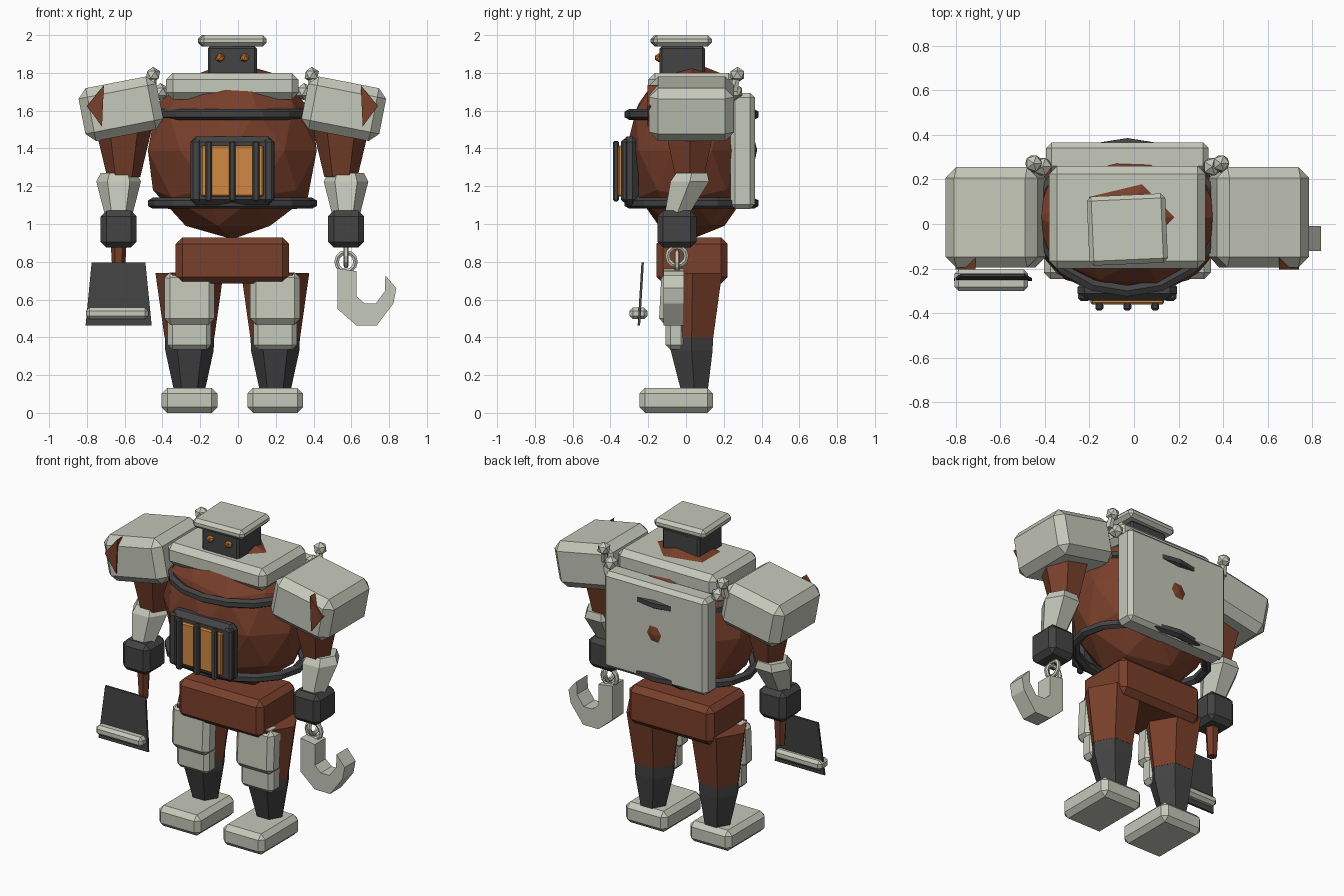
import bpy, bmesh, math
from mathutils import Matrix, Vector

if "Cube" in bpy.data.objects:
    bpy.data.objects.remove(bpy.data.objects["Cube"])

CX = -0.03  # body centre line


def mat(name, col):
    m = bpy.data.materials.new(name)
    m.diffuse_color = (*col, 1)
    m.use_nodes = True
    m.node_tree.nodes["Principled BSDF"].inputs["Base Color"].default_value = m.diffuse_color
    return m


PALE = mat("pale_metal", (0.56, 0.58, 0.49))
RUST = mat("rust", (0.19, 0.05, 0.024))
DARK = mat("dark_iron", (0.056, 0.056, 0.058))
GLOW = mat("orange_glow", (0.63, 0.25, 0.055))
EYE = mat("eye_amber", (0.55, 0.17, 0.03))


def finish(name, bm, material):
    bmesh.ops.recalc_face_normals(bm, faces=bm.faces[:])
    me = bpy.data.meshes.new(name)
    bm.to_mesh(me)
    bm.free()
    me.materials.append(material)
    ob = bpy.data.objects.new(name, me)
    bpy.context.collection.objects.link(ob)
    return ob


def box(name, center, size, material, bevel=0.025, rot=(0, 0, 0)):
    bm = bmesh.new()
    bmesh.ops.create_cube(bm, size=1, matrix=Matrix.Diagonal((*size, 1)))
    ob = finish(name, bm, material)
    ob.location, ob.rotation_euler = center, rot
    if bevel:
        b = ob.modifiers.new("chamfer", 'BEVEL')
        b.width, b.segments = bevel, 1
    return ob


def limb(name, rings, material, sides=6):
    """Loft through (x, y, z, radius) rings."""
    bm = bmesh.new()
    loops = []
    for x, y, z, r in rings:
        loops.append([bm.verts.new((x + r * math.cos(k * math.tau / sides),
                                    y + r * math.sin(k * math.tau / sides), z))
                      for k in range(sides)])
    for a, b in zip(loops, loops[1:]):
        for k in range(sides):
            j = (k + 1) % sides
            bm.faces.new((a[k], a[j], b[j], b[k]))
    bm.faces.new(loops[0])
    bm.faces.new(loops[-1])
    return finish(name, bm, material)


def ball(name, center, radii, material, sub=1):
    bm = bmesh.new()
    bmesh.ops.create_icosphere(bm, subdivisions=sub, radius=1,
                               matrix=Matrix.Translation(center) @ Matrix.Diagonal((*radii, 1)))
    return finish(name, bm, material)


def ring(name, center, rx, ry, minor, material, n=16, m=6, rot=(0, 0, 0)):
    bm = bmesh.new()
    grid = []
    for i in range(n):
        a = i * math.tau / n
        row = []
        for j in range(m):
            b = j * math.tau / m + math.pi / m
            d = minor * math.cos(b)
            row.append(bm.verts.new(((rx + d) * math.cos(a), (ry + d) * math.sin(a),
                                     minor * math.sin(b))))
        grid.append(row)
    for i in range(n):
        for j in range(m):
            p, q = grid[i], grid[(i + 1) % n]
            bm.faces.new((p[j], q[j], q[(j + 1) % m], p[(j + 1) % m]))
    ob = finish(name, bm, material)
    ob.location, ob.rotation_euler = center, rot
    return ob


def plate(name, pts, y0, y1, material, lean=0.0):
    """Extrude an x-z outline from y0 to y1; lean shifts y with height."""
    bm = bmesh.new()
    zmin = min(p[1] for p in pts)
    f, b = [[bm.verts.new((x, y + lean * (z - zmin), z)) for x, z in pts] for y in (y0, y1)]
    bm.faces.new(f)
    bm.faces.new(b[::-1])
    for i in range(len(pts)):
        j = (i + 1) % len(pts)
        bm.faces.new((f[i], b[i], b[j], f[j]))
    return finish(name, bm, material)


# Torso, hoops, collar and back plate
ball("boiler_body", (CX, 0.03, 1.39), (0.47, 0.347, 0.47), RUST, 2)
ring("upper_hoop", (CX, 0.03, 1.58), 0.398, 0.33, 0.029, DARK)
ring("lower_hoop", (CX, 0.03, 1.11), 0.422, 0.33, 0.029, DARK)
box("collar", (CX, 0.03, 1.73), (0.70, 0.46, 0.14), PALE, 0.035)
box("back_plate", (CX, 0.30, 1.387), (0.73, 0.13, 0.615), PALE, 0.025)
box("pelvis", (CX, 0.032, 0.807), (0.60, 0.376, 0.245), RUST, 0.035)

# Furnace grate
box("furnace_frame", (CX, -0.297, 1.282), (0.445, 0.09, 0.365), DARK, 0.03)
for s in (-1, 1):
    box("frame_side", (CX + s * 0.193, -0.325, 1.282), (0.055, 0.04, 0.33), DARK, 0.012)
box("furnace_glow", (CX, -0.345, 1.28), (0.33, 0.03, 0.27), GLOW, 0.008)
for i in (-1, 0, 1):
    box("grate_bar", (CX + i * 0.125, -0.371, 1.28), (0.036, 0.032, 0.32), DARK, 0.008)

# Head
box("head", (CX, -0.02, 1.85), (0.26, 0.24, 0.18), DARK, 0.012)
box("hat", (CX, -0.025, 1.97), (0.352, 0.31, 0.06), PALE, 0.02, (0, 0, math.radians(2.5)))

for s in (-1, 1):
    def X(d):
        return CX + s * d

    ball("eye", (X(0.065), -0.143, 1.88), (0.027, 0.024, 0.024), EYE)

    # Shoulder pad with studs and a corner spike
    box("shoulder_pad", (X(0.59), 0.03, 1.61), (0.42, 0.45, 0.285), PALE, 0.048,
        (0, s * math.radians(11), 0))
    plate("pad_spike", [(X(0.77), 1.625), (X(0.68), 1.735), (X(0.69), 1.515)], -0.204, -0.13, RUST)
    ball("upper_stud", (X(0.42), 0.272, 1.79), (0.042,) * 3, PALE)
    limb("stud_stem", [(X(0.43), 0.25, 1.70, 0.025), (X(0.42), 0.272, 1.79, 0.02)], PALE)
    ball("lower_stud", (X(0.38), 0.257, 1.70), (0.046,) * 3, PALE)

    # Arm
    limb("upper_arm", [(X(0.575), 0.02, 1.25, 0.088), (X(0.575), 0.02, 1.55, 0.16)], RUST)
    limb("forearm", [(X(0.602), -0.045, 1.06, 0.076), (X(0.602), 0.02, 1.225, 0.118),
                     (X(0.602), 0.03, 1.27, 0.095)], PALE)
    box("hand", (X(0.602), -0.048, 0.973), (0.19, 0.205, 0.195), DARK, 0.03)

    # Leg
    limb("thigh", [(X(0.227), 0.03, 0.40, 0.132), (X(0.227), 0.035, 0.74, 0.18)], RUST)
    limb("shin", [(X(0.227), 0.045, 0.11, 0.08), (X(0.227), 0.03, 0.33, 0.128),
                  (X(0.227), 0.03, 0.41, 0.131)], DARK)
    box("knee_guard", (X(0.227), -0.077, 0.605), (0.265, 0.12, 0.275), PALE, 0.03,
        (math.radians(-3), 0, 0))
    box("shin_guard", (X(0.227), -0.055, 0.42), (0.23, 0.105, 0.17), PALE, 0.025)
    box("foot", (X(0.227), -0.052, 0.066), (0.295, 0.39, 0.132), PALE, 0.03)

# Cleaver
limb("cleaver_handle", [(-0.632, -0.05, 0.69, 0.03), (-0.632, -0.05, 0.90, 0.042)], RUST)
plate("cleaver_blade", [(-0.807, 0.463), (-0.457, 0.463), (-0.49, 0.795), (-0.775, 0.795)],
      -0.256, -0.243, DARK, 0.06)
box("cleaver_edge", (-0.64, -0.252, 0.527), (0.33, 0.095, 0.062), PALE, 0.018)

# Hook and chain
ring("chain_link_upper", (0.572, -0.048, 0.83), 0.05, 0.05, 0.014, PALE, 12, 6,
     (0, math.pi / 2, 0))
ring("chain_link_lower", (0.572, -0.048, 0.80), 0.05, 0.05, 0.014, PALE, 12, 6,
     (math.pi / 2, 0, 0))
plate("hook", [(0.527, 0.765), (0.527, 0.55), (0.627, 0.463), (0.735, 0.463), (0.823, 0.58),
               (0.838, 0.66), (0.78, 0.728), (0.778, 0.645), (0.73, 0.58), (0.67, 0.58),
               (0.627, 0.617), (0.627, 0.75)], -0.12, -0.01, PALE)
